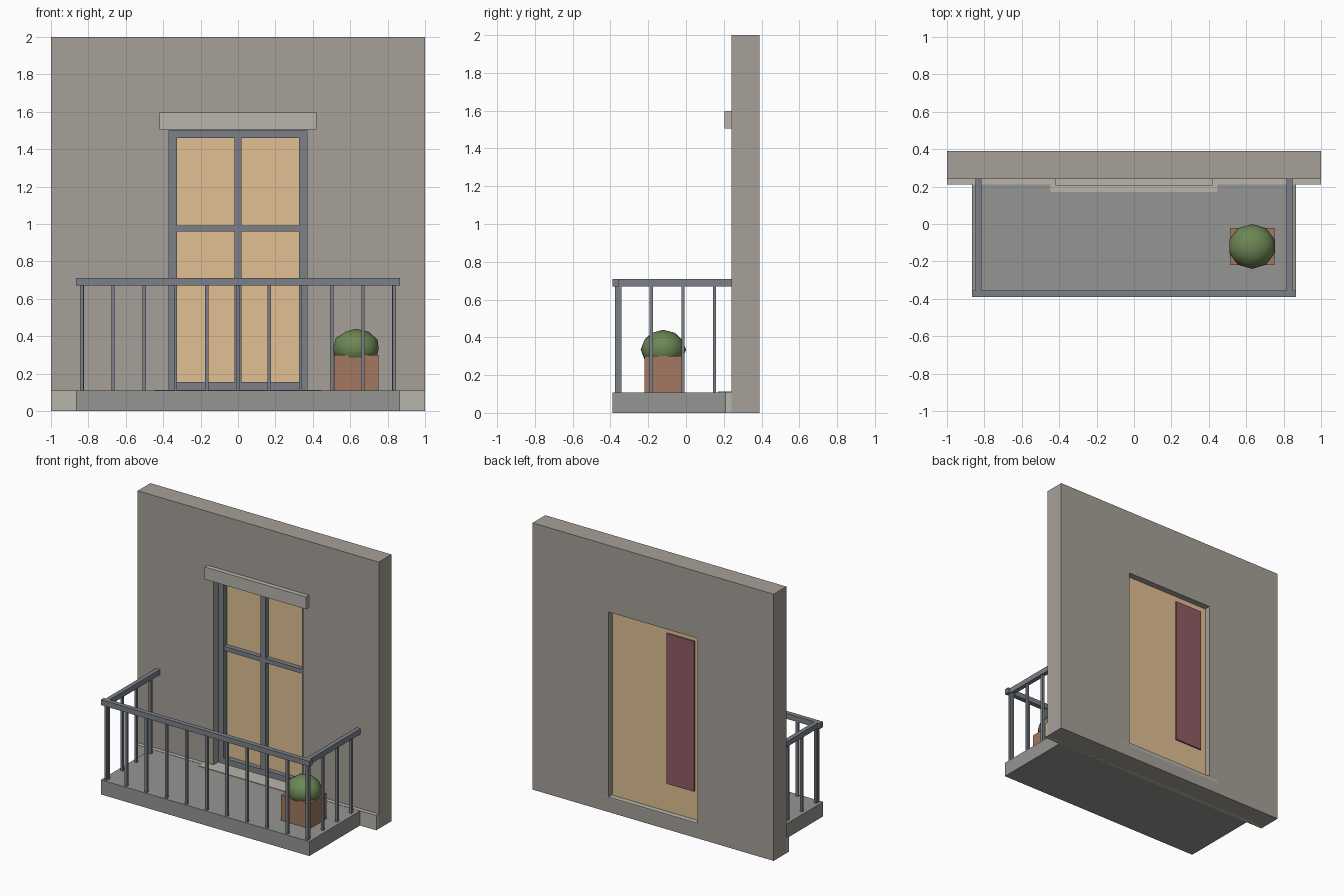
import bpy, bmesh

if "Cube" in bpy.data.objects:
    bpy.data.objects.remove(bpy.data.objects["Cube"])


def material(name, r, g, b):
    m = bpy.data.materials.new(name)
    m.diffuse_color = (r, g, b, 1)
    m.use_nodes = True
    m.node_tree.nodes["Principled BSDF"].inputs["Base Color"].default_value = m.diffuse_color
    return m


PLASTER = material("plaster", 0.38, 0.35, 0.31)
STONE = material("stone", 0.48, 0.46, 0.41)
CONCRETE = material("concrete", 0.30, 0.30, 0.29)
METAL = material("painted_metal", 0.20, 0.22, 0.25)
GLOW = material("lit_glass", 0.75, 0.53, 0.29)
CURTAIN = material("curtain_red", 0.28, 0.11, 0.13)
CLAY = material("clay", 0.36, 0.19, 0.12)
LEAF = material("leaf", 0.15, 0.24, 0.09)


def finish(name, bm, mat):
    bmesh.ops.recalc_face_normals(bm, faces=bm.faces)
    me = bpy.data.meshes.new(name)
    bm.to_mesh(me)
    bm.free()
    me.materials.append(mat)
    ob = bpy.data.objects.new(name, me)
    bpy.context.collection.objects.link(ob)
    return ob


def add_box(bm, x, y, z):
    vs = bmesh.ops.create_cube(bm, size=1)["verts"]
    for v in vs:
        v.co = [a[0] if c < 0 else a[1] for a, c in zip((x, y, z), v.co)]


def boxes(name, mat, *ranges):
    bm = bmesh.new()
    for x, y, z in ranges:
        add_box(bm, x, y, z)
    return finish(name, bm, mat)


def ring_panel(name, mat, outer, inner, y):
    """Rectangular slab with a rectangular hole; outer/inner = x0, x1, z0, z1."""
    bm = bmesh.new()
    loops = []
    for x0, x1, z0, z1 in (outer, inner):
        for d in y:
            loops.append([bm.verts.new((a, d, b)) for a, b in
                          ((x0, z0), (x1, z0), (x1, z1), (x0, z1))])
    for a, b in ((0, 1), (2, 3), (0, 2), (1, 3)):
        for i in range(4):
            j = (i + 1) % 4
            bm.faces.new((loops[a][i], loops[a][j], loops[b][j], loops[b][i]))
    return finish(name, bm, mat)


# Wall with door opening, stone trim
ring_panel("wall", PLASTER, (-1, 1, 0, 2), (-0.37, 0.37, 0.105, 1.5), (0.24, 0.39))
boxes("base_course", STONE, ((-1, 1), (0.21, 0.24), (0, 0.111)))
boxes("lintel", STONE, ((-0.42, 0.42), (0.205, 0.24), (1.505, 1.597)))
boxes("door_sill", STONE, ((-0.447, 0.447), (0.17, 0.39), (0.088, 0.113)))

# Door frame, glazing bars, glass and curtain
ring_panel("door_frame", METAL, (-0.37, 0.37, 0.11, 1.5),
           (-0.325, 0.325, 0.155, 1.46), (0.295, 0.338))
boxes("glazing_bars", METAL,
      ((-0.02, 0.02), (0.297, 0.338), (0.15, 1.465)),
      ((-0.33, 0.33), (0.297, 0.338), (0.96, 0.993)))
boxes("door_glass", GLOW, ((-0.365, 0.365), (0.333, 0.35), (0.112, 1.495)))
boxes("curtain", CURTAIN, ((-0.318, -0.09), (0.345, 0.361), (0.325, 1.452)))

# Balcony slab
boxes("balcony_slab", CONCRETE, ((-0.865, 0.865), (-0.39, 0.24), (0, 0.109)))

# Handrails
boxes("front_handrail", METAL, ((-0.865, 0.865), (-0.39, -0.355), (0.67, 0.71)))
boxes("side_handrails", METAL, *[
    (sorted((s * 0.815, s * 0.848)), (-0.356, 0.24), (0.67, 0.71)) for s in (-1, 1)])

# Balusters
H = 0.009
bars = [(-0.835 + 0.167 * i, -0.368) for i in range(11)]
bars += [(s * 0.832, -0.35 + 0.167 * i) for s in (-1, 1) for i in range(4)]
boxes("balusters", METAL, *[
    ((x - H, x + H), (y - H, y + H), (0.105, 0.675)) for x, y in bars])

# Planter and bush
boxes("planter", CLAY, ((0.512, 0.75), (-0.22, -0.022), (0.109, 0.3)))
bm = bmesh.new()
bmesh.ops.create_icosphere(bm, subdivisions=2, radius=1)
for v in bm.verts:
    v.co = (0.631 + v.co.x * 0.128, -0.12 + v.co.y * 0.12, 0.335 + v.co.z * 0.105)
for f in bm.faces:
    f.smooth = True
finish("bush", bm, LEAF)
